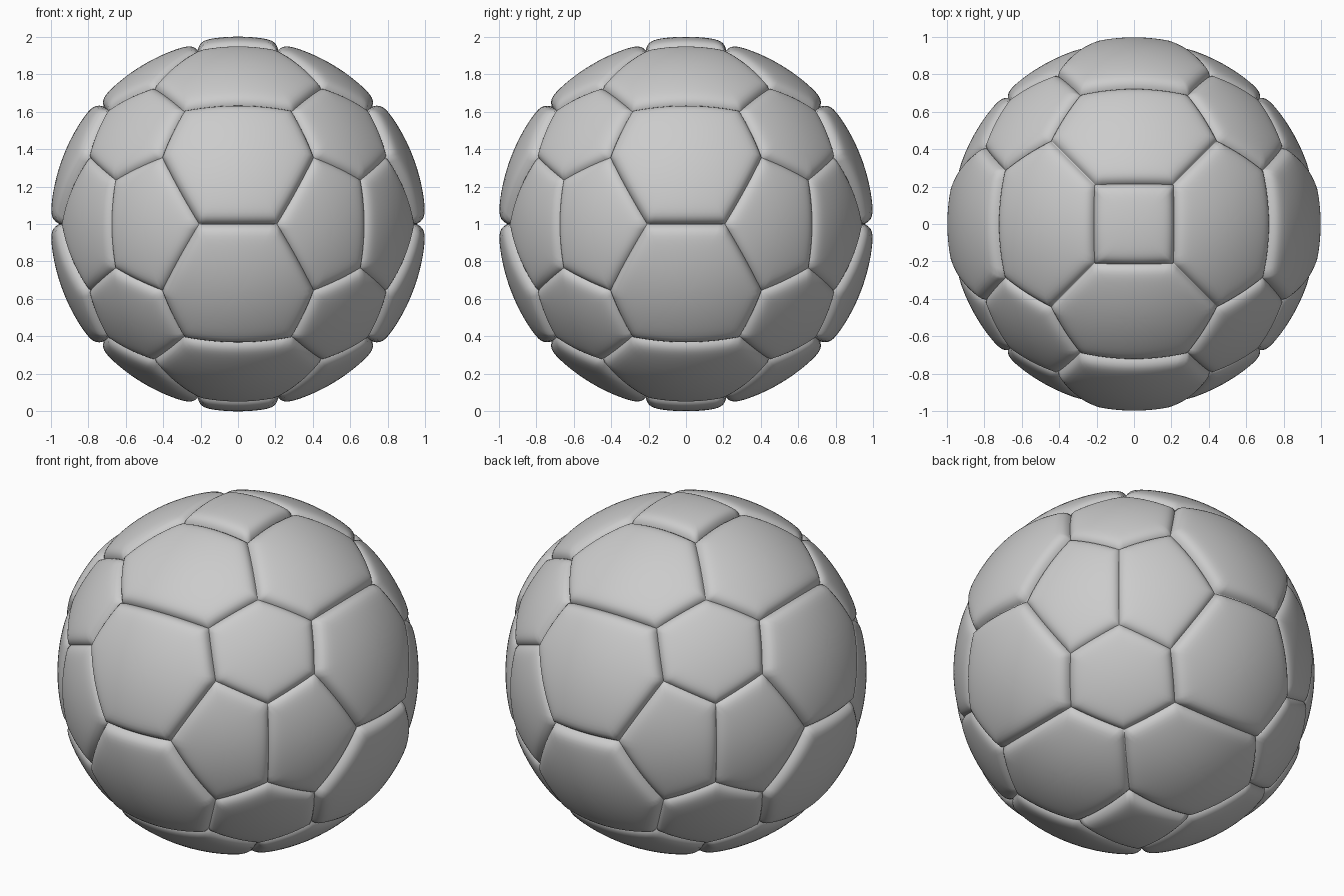
import bpy, bmesh, math
from mathutils import Vector

if "Cube" in bpy.data.objects:
    bpy.data.objects.remove(bpy.data.objects["Cube"])

GROOVE = 0.952          # seam radius
SOFT = 0.022            # how fast a panel swells away from its seam
SEGS, RINGS = 12, 14

# seam corners (directions from the ball centre), front-right upper eighth
A = Vector((.22, -.22, .95))
B = Vector((.455, -.455, .74))
C = Vector((.30, -.72, .63))
D = Vector((.41, -.80, .36))
E = Vector((.655, -.655, .235))
F = Vector((.215, -.96, 0))


def mx(v): return Vector((-v.x, v.y, v.z))
def mz(v): return Vector((v.x, v.y, -v.z))
def diag(v): return Vector((-v.y, -v.x, v.z))


def rot(v, k):
    for _ in range(k):
        v = Vector((-v.y, v.x, v.z))
    return v


def add_panel(bm, corners, radius):
    """Padded panel: fan of curved wedges swelling away from the seams."""
    pts = [p.normalized() for p in corners]
    mid = sum(pts, Vector()).normalized()
    if (pts[0] - mid).cross(pts[1] - mid).dot(mid) < 0:
        pts.reverse()
    n = len(pts)
    planes = [pts[i].cross(pts[(i + 1) % n]).normalized() for i in range(n)]

    def place(p):
        p = p.normalized()
        d = max(0, min(p.dot(q) for q in planes))
        r = GROOVE + (radius - GROOVE) * (1 - math.exp(-d / SOFT))
        return bm.verts.new(p * r + Vector((0, 0, 1)))

    rim = [pts[i].lerp(pts[(i + 1) % n], s / SEGS).normalized()
           for i in range(n) for s in range(SEGS)]
    rings = []
    for j in range(RINGS):
        t = (j / RINGS) ** 1.7
        rings.append([place(p.lerp(mid, t)) for p in rim])
    centre = place(mid)
    m = len(rim)
    for a, b in zip(rings, rings[1:]):
        for i in range(m):
            k = (i + 1) % m
            bm.faces.new((a[i], a[k], b[k], b[i]))
    for i in range(m):
        bm.faces.new((rings[-1][i], rings[-1][(i + 1) % m], centre))


def build(name, panels, radius):
    bm = bmesh.new()
    for p in panels:
        add_panel(bm, p, radius)
    bmesh.ops.remove_doubles(bm, verts=bm.verts, dist=1e-5)
    for f in bm.faces:
        f.smooth = True
    me = bpy.data.meshes.new(name)
    bm.to_mesh(me)
    bm.free()
    bpy.context.collection.objects.link(bpy.data.objects.new(name, me))


def around(panel):
    """Four turns about z, mirrored top to bottom."""
    turned = [[rot(v, k) for v in panel] for k in range(4)]
    return turned + [[mz(v) for v in p] for p in turned]


# square panels at the two poles
square = [rot(A, k) for k in range(4)]
build("pole_panels", [square, [mz(v) for v in square]], 1.0)

# hexagons around each pole
build("cap_panels", around([A, B, C, mx(C), mx(B), mx(A)]), 0.989)

# hexagons above and below the equator on each side
build("side_panels", around([C, D, F, mx(F), mx(D), mx(C)]), 1.001)

# hexagons on the diagonals
build("corner_panels", around([B, C, D, E, diag(D), diag(C)]), 0.983)

# pentagon pairs along the equator
pent = [F, D, E, mz(E), mz(D)]
pents = [[rot(v, k) for v in p] for k in range(4)
         for p in (pent, [mx(v) for v in pent])]
build("equator_panels", pents, 0.978)
